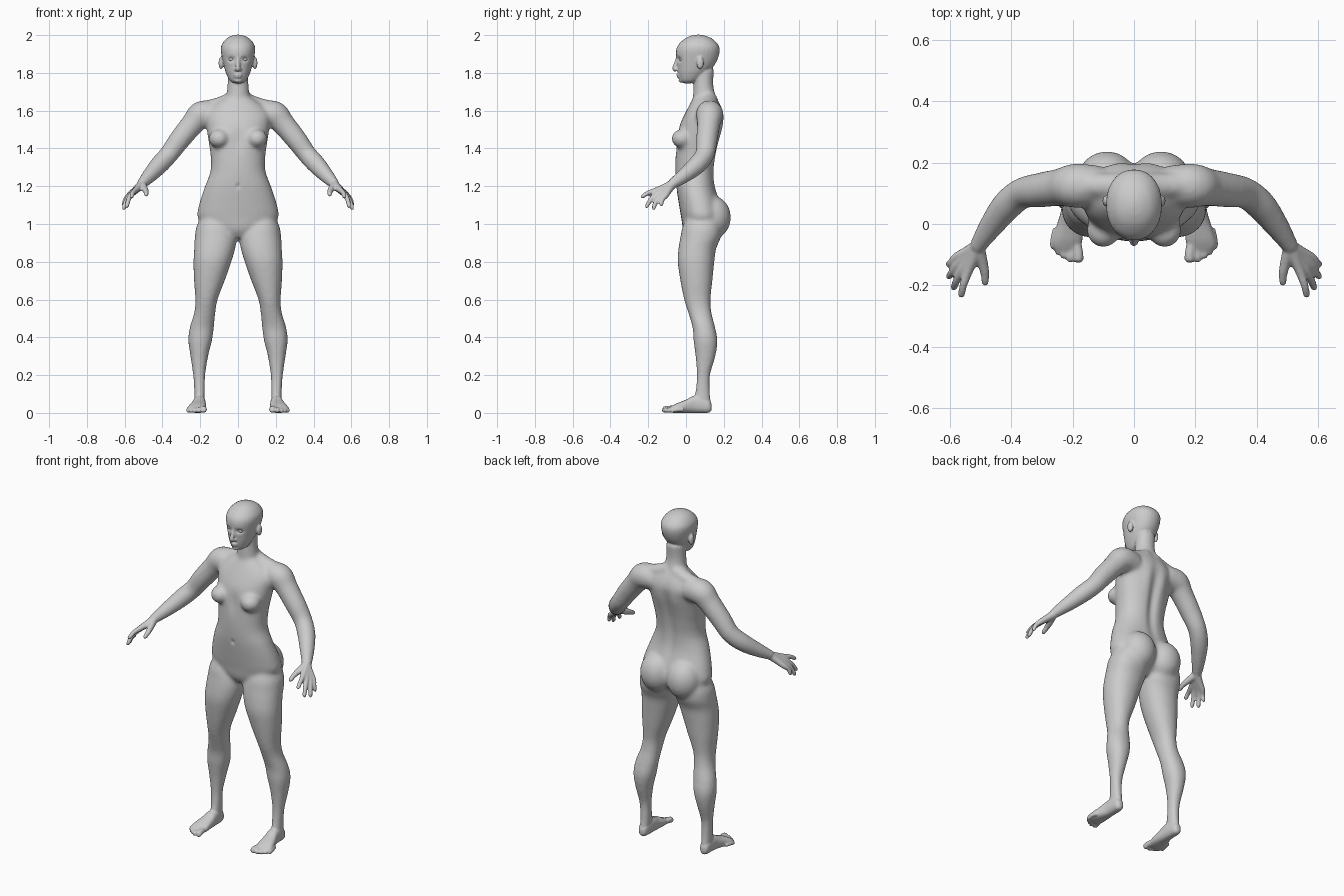
import bpy, bmesh, math
from mathutils import Vector, Matrix


def smooth_rows(rows, n=5):
    # Catmull-Rom interpolation of section rows
    out = []
    for i in range(len(rows) - 1):
        p0, p1, p2, p3 = (rows[max(i - 1, 0)], rows[i], rows[i + 1],
                          rows[min(i + 2, len(rows) - 1)])
        for k in range(n):
            t = k / n
            out.append([0.5 * (2 * b + (c - a) * t + (2 * a - 5 * b + 4 * c - d) * t * t
                               + (3 * b - a - 3 * c + d) * t ** 3)
                        for a, b, c, d in zip(p0, p1, p2, p3)])
    return out + [list(rows[-1])]


def skin(bm, rings, sides):
    for s in sides:
        loops = [[bm.verts.new((s * p.x, p.y, p.z)) for p in ring] for ring in rings]
        for a, b in zip(loops, loops[1:]):
            for i in range(len(a)):
                j = (i + 1) % len(a)
                bm.faces.new((a[i], a[j], b[j], b[i]))
        bm.faces.new(loops[0])
        bm.faces.new(loops[-1])


def ellipse(c, u, v, ra, rb, e=2.0, n=28):
    pts = []
    for i in range(n):
        a = 2 * math.pi * i / n
        ca, sa = math.cos(a), math.sin(a)
        pts.append(c + u * ra * math.copysign(abs(ca) ** (2 / e), ca)
                   + v * rb * math.copysign(abs(sa) ** (2 / e), sa))
    return pts


def stack(bm, rows, sides=(1,), e=2.0):
    # horizontal sections: z, x inner, x outer, y front, y back
    rings = [ellipse(Vector(((a + b) / 2, (f + k) / 2, z)), Vector((1, 0, 0)), Vector((0, 1, 0)),
                     (b - a) / 2, (k - f) / 2, e) for z, a, b, f, k in smooth_rows(rows)]
    skin(bm, rings, sides)


def tube(bm, rows, sides=(1, -1)):
    # round sections along a path: x, y, z, radius
    rows = smooth_rows(rows)
    pts = [Vector(r[:3]) for r in rows]
    rings = []
    for i, p in enumerate(pts):
        t = (pts[min(i + 1, len(pts) - 1)] - pts[max(i - 1, 0)]).normalized()
        u = t.cross(Vector((0, 0, 1))).normalized()
        rings.append(ellipse(p, u, u.cross(t), rows[i][3], rows[i][3], n=20))
    skin(bm, rings, sides)


def ball(bm, c, r, sides=(1, -1)):
    for s in sides:
        m = Matrix.Translation((s * c[0], c[1], c[2])) @ Matrix.Diagonal((*r, 1))
        bmesh.ops.create_uvsphere(bm, u_segments=24, v_segments=16, radius=1, matrix=m)


def make(bm, name):
    bmesh.ops.recalc_face_normals(bm, faces=bm.faces[:])
    me = bpy.data.meshes.new(name)
    bm.to_mesh(me)
    bm.free()
    me.shade_smooth()
    ob = bpy.data.objects.new(name, me)
    bpy.context.collection.objects.link(ob)
    return ob


def fuse(ob, voxel, iterations):
    # merge overlapping shells into one smooth skin
    m = ob.modifiers.new("merge", 'REMESH')
    m.mode = 'VOXEL'
    m.voxel_size = voxel
    m = ob.modifiers.new("soften", 'SMOOTH')
    m.factor = 0.5
    m.iterations = iterations
    dg = bpy.context.evaluated_depsgraph_get()
    me = bpy.data.meshes.new_from_object(ob.evaluated_get(dg))
    ob.modifiers.clear()
    ob.data = me
    me.shade_smooth()


def dent(me, c, r, d):
    for v in me.vertices:
        q = sum(((v.co[i] - c[i]) / r[i]) ** 2 for i in range(3))
        if q < 9:
            v.co += Vector(d) * math.exp(-q)


BOTH = (1, -1)
bm = bmesh.new()

# torso
torso = [(0.93, .07, .01, .12), (.97, .15, -.015, .17), (1.03, .213, -.025, .195),
         (1.10, .207, -.037, .185), (1.20, .175, -.052, .155), (1.28, .146, -.057, .15),
         (1.36, .145, -.056, .16), (1.45, .158, -.05, .178), (1.52, .168, -.035, .193),
         (1.58, .172, -.008, .20), (1.63, .13, .018, .185), (1.67, .07, .04, .16)]
stack(bm, [(z, -w, w, f, k) for z, w, f, k in torso], e=2.2)

# neck and shoulder slope
stack(bm, [(1.60, -.08, .08, .03, .18), (1.67, -.064, .064, .036, .16),
           (1.74, -.056, .056, .04, .145), (1.82, -.055, .055, .04, .15)])
tube(bm, [(.02, .12, 1.655, .05), (.10, .125, 1.63, .042), (.19, .125, 1.605, .045)])

# legs
stack(bm, [(1.03, .05, .20, .0, .18), (.98, .02, .222, -.02, .188), (.93, .005, .229, -.03, .185),
           (.87, .015, .232, -.04, .16), (.80, .035, .236, -.044, .15), (.70, .07, .233, -.03, .14),
           (.60, .108, .226, -.01, .13), (.53, .12, .232, .012, .135), (.45, .128, .256, .035, .155),
           (.38, .138, .263, .04, .167), (.30, .158, .252, .05, .156), (.20, .173, .238, .057, .128),
           (.12, .175, .232, .05, .127), (.06, .176, .232, .04, .132), (.02, .18, .23, .05, .13)],
      BOTH, 2.15)
ball(bm, (.088, .138, 1.035), (.10, .1, .115))

# breasts
ball(bm, (.1, -.02, 1.452), (.055, .057, .05))

# arms
tube(bm, [(.11, .125, 1.58, .065), (.19, .125, 1.58, .073), (.24, .12, 1.53, .062),
          (.31, .11, 1.445, .057), (.365, .10, 1.37, .051), (.415, .06, 1.315, .05),
          (.465, -.005, 1.26, .041), (.505, -.065, 1.217, .03), (.517, -.085, 1.203, .027)])

core = make(bm, "torso_and_limbs")
fuse(core, 0.01, 8)

bm = bmesh.new()
bm.from_mesh(core.data)
bpy.data.objects.remove(core)

# head
head = [(1.745, .022, -.015, .03), (1.76, .044, -.031, .07), (1.80, .064, -.042, .115),
        (1.84, .076, -.047, .15), (1.88, .085, -.052, .17), (1.92, .091, -.052, .178),
        (1.95, .086, -.04, .17), (1.98, .063, -.008, .14), (1.996, .034, .025, .103),
        (2.002, .008, .055, .075)]
stack(bm, [(z, -w, w, f, k) for z, w, f, k in head], e=2.15)

# nose, lips, brow and ears
tube(bm, [(0, -.043, 1.89, .008), (0, -.052, 1.855, .01), (0, -.06, 1.825, .013),
          (0, -.052, 1.81, .009)], (1,))
ball(bm, (.011, -.048, 1.818), (.009, .011, .008))
ball(bm, (0, -.04, 1.791), (.022, .011, .006), (1,))
ball(bm, (0, -.038, 1.779), (.02, .011, .006), (1,))
ball(bm, (0, -.028, 1.76), (.02, .011, .012), (1,))
ball(bm, (.09, .075, 1.852), (.013, .019, .033))

# hands
wrist = (.51, -.075, 1.208)
fingers = [((.543, -.158, 1.178), (.563, -.236, 1.14)), ((.562, -.152, 1.16), (.588, -.212, 1.09)),
           ((.574, -.132, 1.15), (.604, -.176, 1.08)), ((.578, -.108, 1.15), (.605, -.136, 1.098))]
for k, t in fingers:
    mid = [(a + b) / 2 for a, b in zip(k, t)]
    tube(bm, [(*wrist, .024), (*[(a + b) / 2 for a, b in zip(wrist, k)], .019), (*k, .0155),
              (mid[0] + .004, mid[1] - .003, mid[2] + .006, .0125),
              (t[0], t[1] + .004, t[2] + .004, .0105), (*t, .005)])
tube(bm, [(.508, -.08, 1.208, .022), (.495, -.125, 1.187, .018), (.487, -.16, 1.172, .0145),
          (.486, -.192, 1.155, .011), (.487, -.2, 1.15, .005)])

# feet
foot = [(.136, .205, .03, .012, .016), (.12, .205, .036, .026, .035), (.08, .204, .045, .031, .045),
        (.04, .205, .045, .034, .045), (0, .21, .035, .041, .035), (-.05, .217, .025, .049, .025),
        (-.075, .22, .019, .046, .018), (-.09, .218, .016, .036, .012)]
skin(bm, [ellipse(Vector((x, y, z)), Vector((1, 0, 0)), Vector((0, 0, 1)), a, b, 2.4)
          for y, x, z, a, b in smooth_rows(foot)], BOTH)
for x, y, r in [(.182, -.122, .0165), (.208, -.121, .0125), (.229, -.109, .012),
                (.247, -.096, .0115), (.263, -.079, .011)]:
    tube(bm, [(x * .8 + .044, y + .065, r + .006, r), (x, y + .025, r + .005, r),
              (x, y + .004, r, r), (x, y - .004, r, r * .5)])

body = make(bm, "body")
fuse(body, 0.0055, 3)

# eye sockets, spine, navel and chest hollows
for s in BOTH:
    dent(body.data, (s * .035, -.042, 1.872), (.02, .03, .013), (0, .012, 0))
    dent(body.data, (s * .055, .2, 1.5), (.03, .05, .07), (0, .006, 0))
dent(body.data, (0, .17, 1.36), (.028, .06, .2), (0, -.016, 0))
dent(body.data, (0, -.055, 1.2), (.01, .03, .014), (0, .007, 0))
dent(body.data, (0, -.055, 1.44), (.03, .04, .06), (0, .008, 0))

# eyes
bm = bmesh.new()
ball(bm, (.035, -.022, 1.872), (.015, .0145, .011))
make(bm, "eyes")
